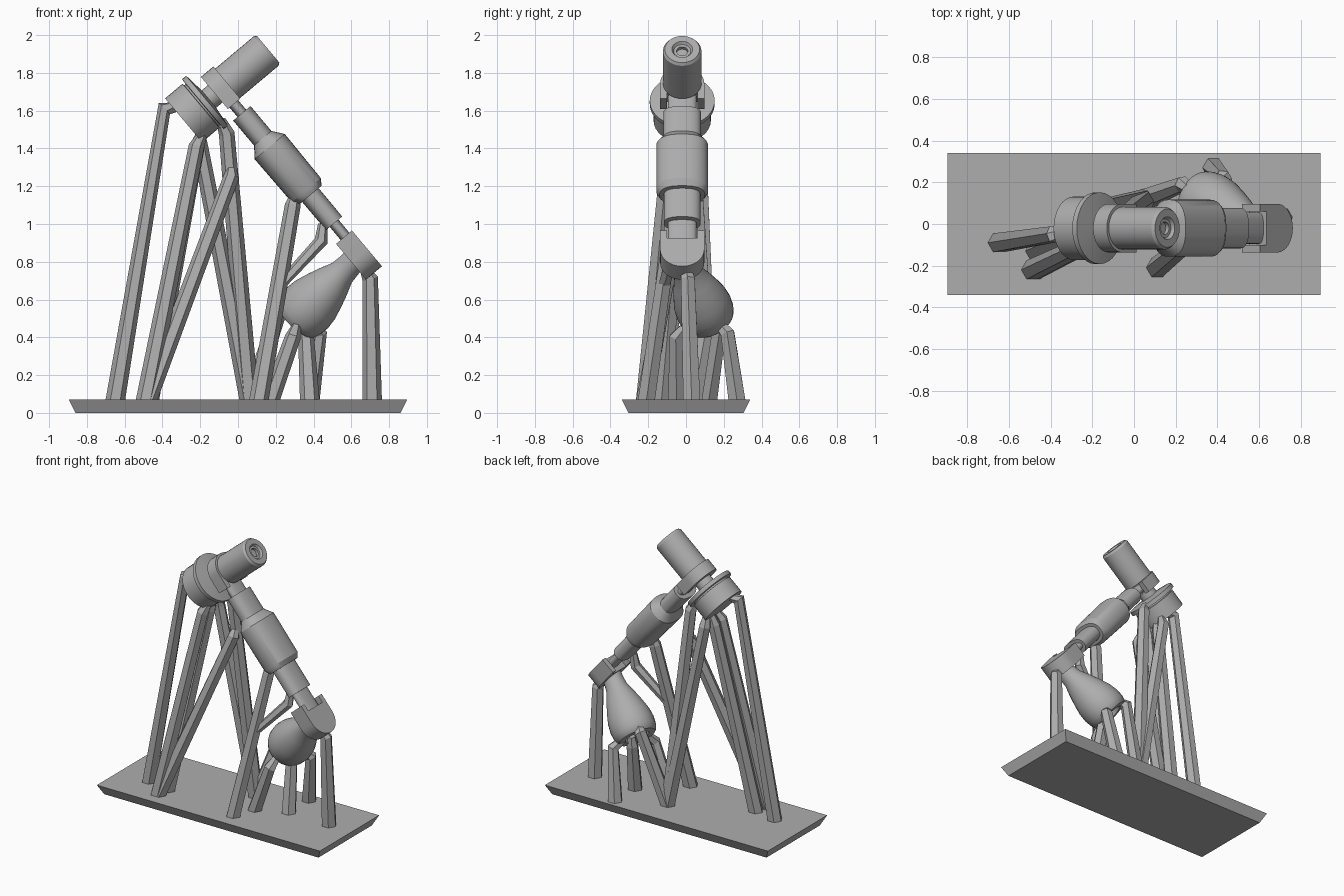
import bpy, bmesh, math
from mathutils import Vector

if "Cube" in bpy.data.objects:
    bpy.data.objects.remove(bpy.data.objects["Cube"])

grey = bpy.data.materials.new("plain grey")
grey.use_nodes = True
grey.diffuse_color = (0.42, 0.42, 0.42, 1)
grey.node_tree.nodes["Principled BSDF"].inputs["Base Color"].default_value = grey.diffuse_color

# arm frame: U runs along the drum and barrel, V runs down the arm
tilt = math.radians(40)
U = Vector((math.cos(tilt), 0, math.sin(tilt)))
V = Vector((math.sin(tilt), 0, -math.cos(tilt)))
Y = Vector((0, 1, 0))
PIVOT = Vector((-0.089, -0.02, 1.716))


def finish(name, bm, smooth=True):
    bmesh.ops.recalc_face_normals(bm, faces=bm.faces[:])
    mesh = bpy.data.meshes.new(name)
    bm.to_mesh(mesh)
    bm.free()
    mesh.materials.append(grey)
    obj = bpy.data.objects.new(name, mesh)
    bpy.context.collection.objects.link(obj)
    if smooth:
        bpy.ops.object.select_all(action='DESELECT')
        obj.select_set(True)
        bpy.context.view_layer.objects.active = obj
        bpy.ops.object.shade_smooth_by_angle(angle=math.radians(30))
    return obj


def skin(bm, rings):
    """Join matching rings of points into a capped tube."""
    rows = [[bm.verts.new(p) for p in ring] for ring in rings]
    for a, b in zip(rows, rows[1:]):
        for i in range(len(a)):
            j = (i + 1) % len(a)
            bm.faces.new((a[i], a[j], b[j], b[i]))
    bm.faces.new(rows[0])
    bm.faces.new(rows[-1])


def loft(name, origin, axis, profile, sides=32, power=2.0):
    """Profile rows are (distance, thickness radius, width radius)."""
    axis = axis.normalized()
    wide = (Y - axis * Y.dot(axis)).normalized()
    thick = axis.cross(wide)

    def bend(c):
        return math.copysign(abs(c) ** (2 / power), c)

    rings = []
    for row in profile:
        t, r, w = row if len(row) == 3 else (*row, row[1])
        angles = [2 * math.pi * i / sides for i in range(sides)]
        rings.append([origin + axis * t + thick * r * bend(math.cos(a))
                      + wide * w * bend(math.sin(a)) for a in angles])
    bm = bmesh.new()
    skin(bm, rings)
    return finish(name, bm)


def clamp(name, centre, out, flat, low, high, radius=0.117, notch=0.08):
    """Rounded joint plate with a slot in its flat end for the tongue."""
    arc = [math.pi * (i / 16 - 0.5) for i in range(17)]
    outline = [(radius * math.cos(a), radius * math.sin(a)) for a in arc]
    outline += [(-flat, radius), (-flat, notch), (0.05 - flat, notch),
                (0.05 - flat, -notch), (-flat, -notch), (-flat, -radius)]
    bm = bmesh.new()
    skin(bm, [[centre + out * p + Y * q + U * h for p, q in outline]
              for h in (low, high)])
    return finish(name, bm)


def support(name, foot, top, tip, r0=0.052, r1=0.042):
    """Six-sided strut with a narrowing bent tip."""
    foot, top, tip = Vector(foot), Vector(top), Vector(tip)
    mid = ((top - foot).normalized() + (tip - top).normalized()).normalized()
    rings = []
    for p, d, r in ((foot, Vector((0, 0, 1)), r0), (top, mid, r1),
                    (tip, (tip - top).normalized(), 0.026)):
        x = (Vector((1, 0, 0)) - d * d.x).normalized()
        y = d.cross(x)
        rings.append([p + x * r * math.cos(i * math.pi / 3)
                      + y * r * math.sin(i * math.pi / 3) for i in range(6)])
    bm = bmesh.new()
    skin(bm, rings)
    return finish(name, bm, False)


# base plate with undercut edges
bm = bmesh.new()
skin(bm, [[(sx * w, sy * d, z) for sx, sy in ((-1, -1), (1, -1), (1, 1), (-1, 1))]
          for w, d, z in ((0.86, 0.305, 0), (0.895, 0.34, 0.07))])
finish("base_plate", bm, False)

# shoulder drum, flange and neck
DRUM = PIVOT - U * 0.26
loft("shoulder_drum", DRUM, U, [(0, 0.152), (0.12, 0.152), (0.122, 0.14),
                                (0.132, 0.14), (0.134, 0.172), (0.162, 0.172),
                                (0.165, 0.15), (0.175, 0.06), (0.22, 0.06)])
clamp("shoulder_clamp", PIVOT, -V, 0.105, -0.042, 0.044)

# barrel with a recessed end
loft("barrel", DRUM, U, [(0.30, 0.102), (0.57, 0.102), (0.585, 0.092),
                         (0.585, 0.055), (0.57, 0.045), (0.57, 0.03), (0.55, 0.03)])

# arm: tongue, inner rod, sleeve, outer rod, tongue
loft("arm", PIVOT, V, [(0.04, 0.03, 0.075), (0.17, 0.03, 0.075),
                       (0.17, 0.06, 0.1), (0.342, 0.06, 0.1),
                       (0.40, 0.104, 0.137), (0.70, 0.1, 0.137),
                       (0.735, 0.078, 0.12), (0.735, 0.057, 0.097),
                       (0.93, 0.056, 0.097), (0.93, 0.03, 0.075),
                       (1.08, 0.03, 0.075)], power=2.5)

# lower elbow
ELBOW = PIVOT + V * 1.15
clamp("elbow_clamp", ELBOW, V, 0.13, -0.062, 0.048)

# bulb foot, hollow at its end
bulb_axis = Vector((-0.70, 0.33, -0.71))
loft("bulb_foot", Vector((0.588, -0.01, 0.78)), bulb_axis,
     [(-0.08, 0.066), (0.0, 0.067), (0.06, 0.074), (0.13, 0.102), (0.20, 0.126),
      (0.27, 0.146), (0.33, 0.153), (0.38, 0.149), (0.415, 0.138), (0.425, 0.128),
      (0.425, 0.085), (0.36, 0.075)])

# support struts: foot, bend, tip
Z = 0.065
back = (0.06, 0.12, Z)
support("support_far_right", (-0.65, -0.09, Z), (-0.39, -0.05, 1.61), (-0.32, -0.04, 1.62))
support("support_front_drum", (-0.49, -0.22, Z), (-0.22, -0.09, 1.41), (-0.19, -0.07, 1.47))
support("support_mid_drum", (-0.47, -0.13, Z), (-0.22, -0.01, 1.40), (-0.20, 0.0, 1.47))
support("support_brace", (-0.48, -0.22, Z), (-0.035, 0.0, 1.25), (-0.035, 0.02, 1.29))
support("support_back_drum", back, (-0.20, 0.07, 1.41), (-0.20, 0.05, 1.48))
support("support_flange", back, (-0.06, 0.03, 1.48), (-0.09, 0.01, 1.55))
support("support_bulb_back", back, (0.23, 0.19, 0.57), (0.28, 0.16, 0.6))
support("support_sleeve", (0.11, -0.21, Z), (0.29, -0.06, 1.10), (0.30, -0.05, 1.15))
support("support_sleeve_branch", (0.21, -0.12, 0.66), (0.44, -0.05, 0.91), (0.45, -0.04, 1.0),
        0.036, 0.036)
support("support_bulb_front", (0.17, -0.05, Z), (0.29, -0.05, 0.40), (0.31, 0.0, 0.46))
support("support_bulb_mid", (0.38, 0.04, Z), (0.36, 0.10, 0.41), (0.36, 0.11, 0.48))
support("support_bulb_outer", (0.38, 0.27, Z), (0.43, 0.22, 0.42), (0.38, 0.17, 0.48))
support("support_elbow", (0.71, 0.03, Z), (0.70, 0.01, 0.71), (0.67, 0.0, 0.76))
